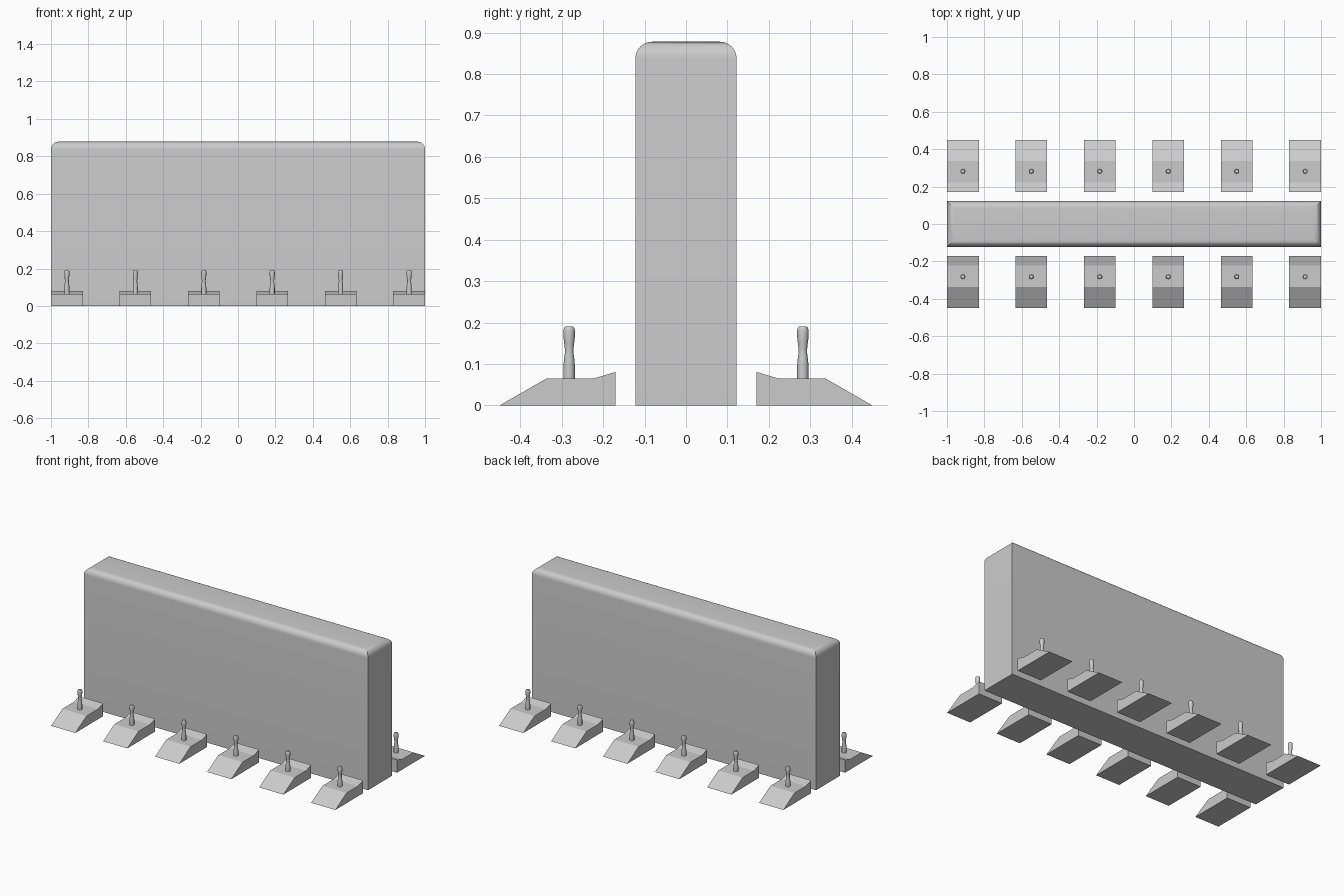
import bpy, bmesh, math

if "Cube" in bpy.data.objects:
    bpy.data.objects.remove(bpy.data.objects["Cube"])


def make_object(name, bm, smooth=False):
    bmesh.ops.recalc_face_normals(bm, faces=bm.faces[:])
    mesh = bpy.data.meshes.new(name)
    bm.to_mesh(mesh)
    bm.free()
    obj = bpy.data.objects.new(name, mesh)
    bpy.context.collection.objects.link(obj)
    if smooth:
        bpy.ops.object.select_all(action='DESELECT')
        obj.select_set(True)
        bpy.context.view_layer.objects.active = obj
        bpy.ops.object.shade_smooth_by_angle(angle=math.radians(35))
    return obj


def barrier_body():
    # slab with rounded upper edges and sharp vertical corners
    bm = bmesh.new()
    bmesh.ops.create_cube(bm, size=1)
    for v in bm.verts:
        v.co = (v.co.x * 2, v.co.y * 0.244, (v.co.z + 0.5) * 0.878)
    top = [e for e in bm.edges if all(v.co.z > 0.5 for v in e.verts)]
    bmesh.ops.bevel(bm, geom=top, offset=0.04, offset_type='OFFSET',
                    segments=8, profile=0.5, affect='EDGES')
    return make_object("barrier_body", bm, smooth=True)


def foot_mesh():
    # side profile (y, z) extruded along x
    profile = [(0.17, 0), (0.45, 0), (0.337, 0.065), (0.223, 0.065), (0.17, 0.081)]
    bm = bmesh.new()
    face = bm.faces.new([bm.verts.new((-0.085, y, z)) for y, z in profile])
    result = bmesh.ops.extrude_face_region(bm, geom=[face], use_keep_orig=True)
    moved = [g for g in result["geom"] if isinstance(g, bmesh.types.BMVert)]
    bmesh.ops.translate(bm, verts=moved, vec=(0.17, 0, 0))
    return make_object("foot", bm)


def pin_mesh():
    # lathed pin with a narrow waist (radius, z)
    profile = [(0.0135, 0.065), (0.0135, 0.098), (0.0125, 0.112), (0.0103, 0.127),
               (0.0103, 0.136), (0.012, 0.15), (0.0137, 0.165), (0.0137, 0.181),
               (0.0125, 0.187), (0.0095, 0.19)]
    sides = 20
    bm = bmesh.new()
    rings = []
    for r, z in profile:
        rings.append([bm.verts.new((r * math.cos(2 * math.pi * i / sides),
                                    0.282 + r * math.sin(2 * math.pi * i / sides), z))
                      for i in range(sides)])
    for a, b in zip(rings, rings[1:]):
        for i in range(sides):
            j = (i + 1) % sides
            bm.faces.new((a[i], a[j], b[j], b[i]))
    bm.faces.new(rings[0])
    bm.faces.new(rings[-1])
    return make_object("pin", bm, smooth=True)


barrier_body()

# six feet with pins on each side; the front row is the back row turned around
for source in (foot_mesh(), pin_mesh()):
    base = source.name
    for side, angle in (("back", 0), ("front", math.pi)):
        for i in range(6):
            obj = source.copy()
            obj.name = f"{side}_{base}_{i + 1}"
            obj.location.x = -0.915 + i * 0.366
            obj.rotation_euler.z = angle
            bpy.context.collection.objects.link(obj)
    bpy.data.objects.remove(source)
